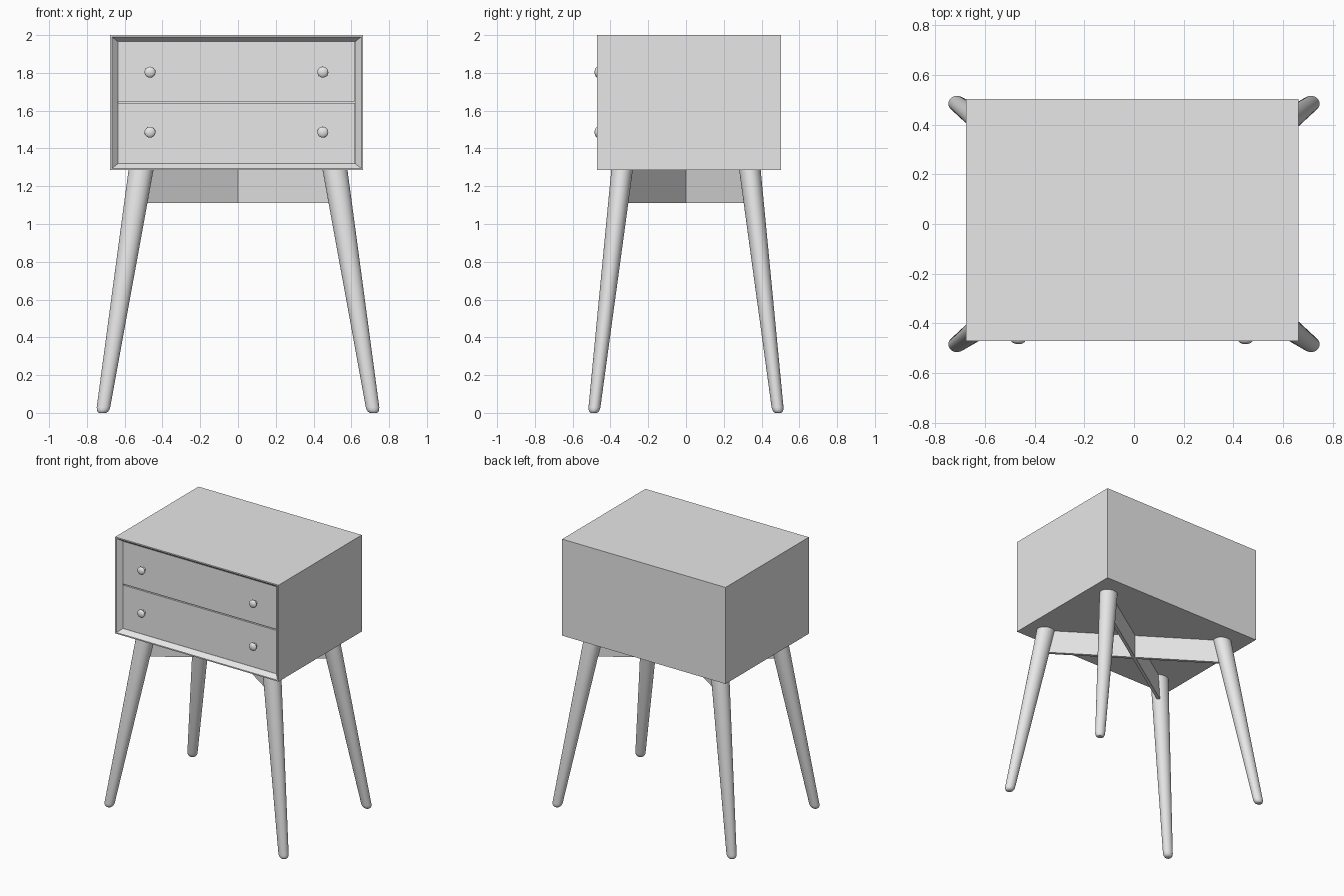
import bpy, bmesh, math
from mathutils import Matrix

if "Cube" in bpy.data.objects:
    bpy.data.objects.remove(bpy.data.objects["Cube"])

mat = bpy.data.materials.new("light grey")
mat.diffuse_color = (0.8, 0.8, 0.8, 1)
mat.use_nodes = True
mat.node_tree.nodes["Principled BSDF"].inputs["Base Color"].default_value = mat.diffuse_color


def finish(name, bm, smooth=False):
    bmesh.ops.recalc_face_normals(bm, faces=bm.faces[:])
    me = bpy.data.meshes.new(name)
    bm.to_mesh(me)
    bm.free()
    ob = bpy.data.objects.new(name, me)
    bpy.context.collection.objects.link(ob)
    me.materials.append(mat)
    if smooth:
        bpy.ops.object.select_all(action='DESELECT')
        ob.select_set(True)
        bpy.context.view_layer.objects.active = ob
        bpy.ops.object.shade_smooth_by_angle(angle=math.radians(40))
    return ob


def loft(rings):
    """Join closed rings of points with quads and cap both ends."""
    bm = bmesh.new()
    rows = [[bm.verts.new(p) for p in r] for r in rings]
    n = len(rows[0])
    for a, b in zip(rows, rows[1:]):
        for i in range(n):
            j = (i + 1) % n
            bm.faces.new((a[i], a[j], b[j], b[i]))
    bm.faces.new(rows[0])
    bm.faces.new(rows[-1])
    return bm


def box(name, lo, hi, turn=0.0):
    bm = bmesh.new()
    bmesh.ops.create_cube(bm, size=1)
    size = [h - l for l, h in zip(lo, hi)]
    mid = [(h + l) / 2 for l, h in zip(lo, hi)]
    bmesh.ops.scale(bm, vec=size, verts=bm.verts)
    bmesh.ops.translate(bm, vec=mid, verts=bm.verts)
    bmesh.ops.rotate(bm, matrix=Matrix.Rotation(turn, 3, 'Z'), verts=bm.verts)
    return finish(name, bm)


# Cabinet: thin lip, sloping frame, then a pocket for the drawers
X0, X1, Z0, Z1 = -0.677, 0.662, 1.285, 2.0
FACE = -0.437


def rect(y, dx, dz):
    return [(X0 + dx, y, Z0 + dz), (X1 - dx, y, Z0 + dz),
            (X1 - dx, y, Z1 - dz), (X0 + dx, y, Z1 - dz)]


finish("cabinet", loft([rect(0.504, 0, 0), rect(-0.471, 0, 0), rect(-0.471, 0.009, 0.009),
                        rect(FACE, 0.041, 0.034), rect(FACE + 0.03, 0.041, 0.034)]))

# Drawers
for name, a, b in (("lower_drawer", 1.320, 1.641), ("upper_drawer", 1.649, 1.965)):
    box(name, (X0 + 0.042, FACE, a), (X1 - 0.042, FACE + 0.035, b))

# Knobs: short stem and a flattened round head
head = [(0.029 * math.sin(a), -0.468 - 0.016 * math.cos(a))
        for a in [math.radians(d) for d in range(150, 4, -12)]]
profile = [(0.014, FACE + 0.005)] + head + [(0.002, -0.484)]
for x in (-0.466, 0.449):
    for z in (1.486, 1.804):
        rings = [[(x + r * math.cos(k * math.tau / 24), y, z + r * math.sin(k * math.tau / 24))
                  for k in range(24)] for r, y in profile]
        finish("knob", loft(rings), True)

# Splayed, tapered legs with rounded feet
TOP = 1.29
for sx in (-1, 1):
    for sy in (-1, 1):
        rings = []
        for z, f in ((0, 0.55), (0.006, 0.78), (0.016, 0.93), (0.03, 1), (TOP, 1)):
            t = z / TOP
            cx, cy = 0.717 - 0.204 * t, 0.488 - 0.150 * t
            rx, ry = f * (0.035 + 0.031 * t), f * (0.031 + 0.026 * t)
            rings.append([(sx * cx + rx * math.cos(k * math.tau / 32),
                           sy * cy + ry * math.sin(k * math.tau / 32), z) for k in range(32)])
        finish(("front" if sy < 0 else "back") + "_leg", loft(rings), True)

# Crossed stretchers under the cabinet, joining opposite legs
angle = math.atan2(0.345, 0.522)
for s in (-1, 1):
    box("stretcher", (-0.62, -0.011, 1.112), (0.62, 0.011, 1.286), s * angle)
